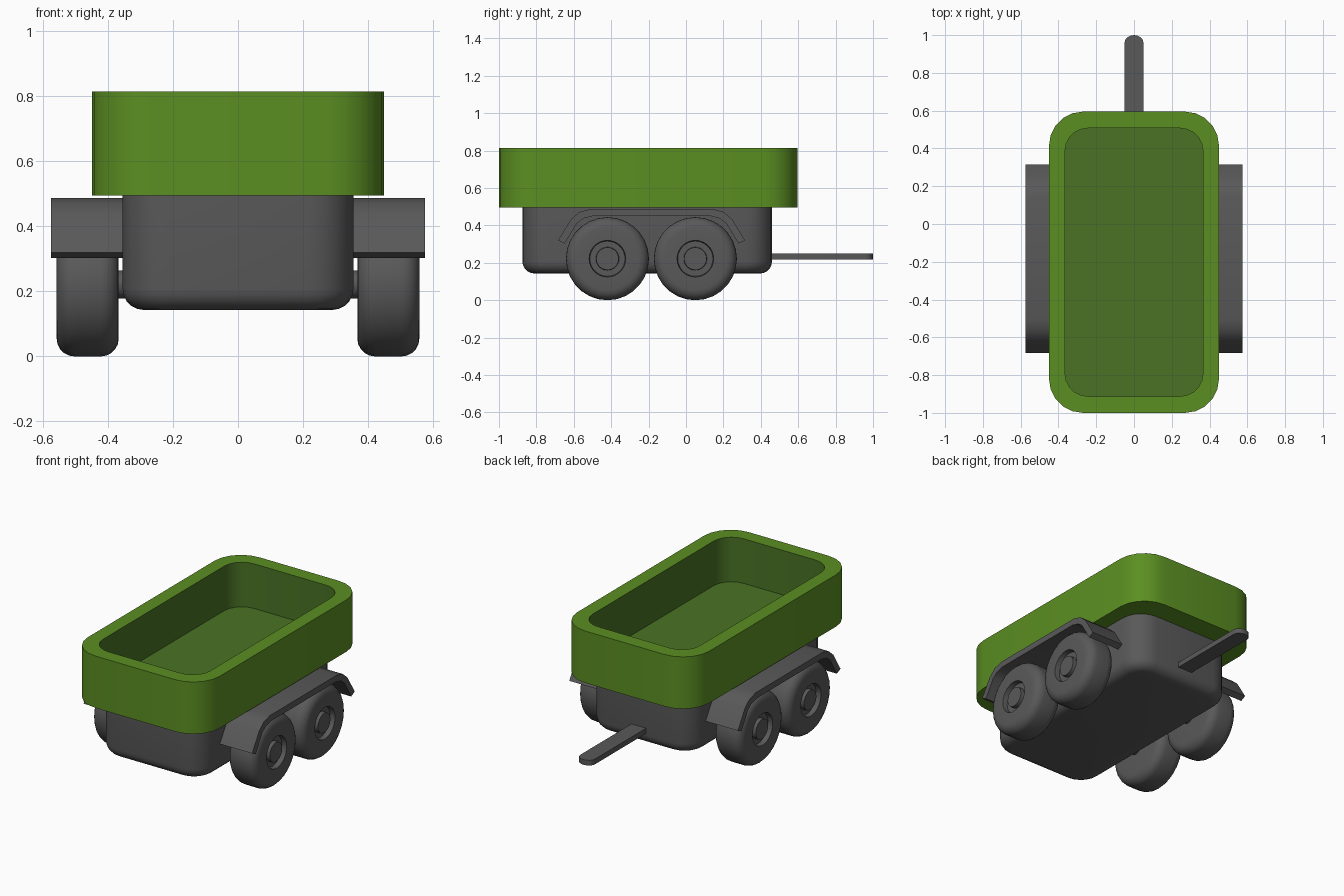
import bpy, bmesh, math

if "Cube" in bpy.data.objects:
    bpy.data.objects.remove(bpy.data.objects["Cube"])


def material(name, rgb):
    m = bpy.data.materials.new(name)
    m.diffuse_color = (*rgb, 1)
    m.use_nodes = True
    m.node_tree.nodes["Principled BSDF"].inputs["Base Color"].default_value = m.diffuse_color
    return m


GREEN = material("bright green", (0.105, 0.275, 0.016))
DARK_GREEN = material("dark green", (0.068, 0.170, 0.018))
GREY = material("dark grey", (0.100, 0.100, 0.100))


def loft(name, rings, mats, inner_from=None):
    """Bridge equal-sized rings and cap both ends; spans from inner_from on use material 1."""
    bm = bmesh.new()
    loops = [[bm.verts.new(p) for p in ring] for ring in rings]
    n = len(loops[0])
    for k in range(len(loops) - 1):
        a, b = loops[k], loops[k + 1]
        for i in range(n):
            j = (i + 1) % n
            f = bm.faces.new((a[i], a[j], b[j], b[i]))
            if inner_from is not None and k >= inner_from:
                f.material_index = 1
    bm.faces.new(loops[0][::-1])
    end = bm.faces.new(loops[-1])
    if inner_from is not None:
        end.material_index = 1
    bmesh.ops.recalc_face_normals(bm, faces=bm.faces)
    me = bpy.data.meshes.new(name)
    bm.to_mesh(me)
    bm.free()
    for m in mats:
        me.materials.append(m)
    ob = bpy.data.objects.new(name, me)
    bpy.context.collection.objects.link(ob)
    bpy.ops.object.select_all(action='DESELECT')
    ob.select_set(True)
    bpy.context.view_layer.objects.active = ob
    bpy.ops.object.shade_smooth_by_angle(angle=math.radians(32))
    return ob


def rounded_rect(hx, y0, y1, r, z, seg=5):
    corners = [(hx - r, y1 - r), (-hx + r, y1 - r), (-hx + r, y0 + r), (hx - r, y0 + r)]
    pts = []
    for q, (cx, cy) in enumerate(corners):
        for i in range(seg + 1):
            a = math.pi / 2 * (q + i / seg)
            pts.append((cx + r * math.cos(a), cy + r * math.sin(a), z))
    return pts


def lathe(name, profile, y, z, seg=28):
    """Revolve (x, radius) pairs about an axle parallel to x."""
    angles = [2 * math.pi * i / seg for i in range(seg)]
    rings = [[(x, y + r * math.cos(a), z + r * math.sin(a)) for a in angles]
             for x, r in profile]
    return loft(name, rings, [GREY])


# Open tub with thick walls and a darker inside
loft("tub", [rounded_rect(0.45, -1.0, 0.595, 0.18, 0.495),
             rounded_rect(0.45, -1.0, 0.595, 0.18, 0.815),
             rounded_rect(0.365, -0.912, 0.507, 0.12, 0.815),
             rounded_rect(0.365, -0.912, 0.507, 0.12, 0.54)],
     [GREEN, DARK_GREEN], inner_from=2)

# Chassis with rounded lower edge
rings = []
F = 0.065
for i in range(6):
    a = math.pi / 2 * i / 5
    d = F * (1 - math.sin(a))
    rings.append(rounded_rect(0.355 - d, -0.875 + d, 0.46 - d, 0.14 - d,
                              0.143 + F * (1 - math.cos(a))))
rings.append(rounded_rect(0.355, -0.875, 0.46, 0.14, 0.497))
loft("chassis", rings, [GREY])

# Tow bar with rounded tip
bar = [(0.05, 0.40), (0.05, 0.96)]
bar += [(0.05 * math.cos(math.pi * i / 8), 0.96 + 0.04 * math.sin(math.pi * i / 8))
        for i in range(1, 8)]
bar += [(-0.05, 0.96), (-0.05, 0.40)]
loft("tow_bar", [[(x, y, z) for x, y in bar] for z in (0.218, 0.25)], [GREY])

# Wheel profile: rounded tyre, recessed ring and raised hub
X0, X1, R, T = 0.367, 0.558, 0.222, 0.055
wheel = [(X0, 0.05)]
for i in range(6):
    a = math.pi / 2 * i / 5
    wheel.append((X0 + T * (1 - math.sin(a)), R - T + T * math.cos(a)))
wheel = [wheel[0]] + wheel[:0:-1]
for i in range(6):
    a = math.pi / 2 * i / 5
    wheel.append((X1 - T + T * math.sin(a), R - T + T * math.cos(a)))
wheel += [(X1, 0.098), (X1 - 0.03, 0.094), (X1 - 0.03, 0.062), (X1 - 0.005, 0.06)]

# Mudguard side outline, mirrored about the midpoint between the axles
MID = -0.184
half_outer = [(0.50, 0.32), (0.43, 0.433), (0.385, 0.472), (0.325, 0.488)]
half_inner = [(0.465, 0.303), (0.40, 0.41), (0.365, 0.437), (0.315, 0.450)]
guard = ([(MID - d, z) for d, z in half_outer] +
         [(MID + d, z) for d, z in half_outer[::-1]] +
         [(MID + d, z) for d, z in half_inner] +
         [(MID - d, z) for d, z in half_inner[::-1]])

for side, s in (("right", 1), ("left", -1)):
    for end, y in (("front", -0.42), ("rear", 0.05)):
        lathe(f"wheel_{end}_{side}", [(s * x, r) for x, r in wheel], y, R)
        lathe(f"axle_{end}_{side}", [(s * 0.30, 0.043), (s * 0.375, 0.043)], y, R, 16)
    loft(f"mudguard_{side}", [[(s * x, y, z) for y, z in guard] for x in (0.34, 0.575)], [GREY])
